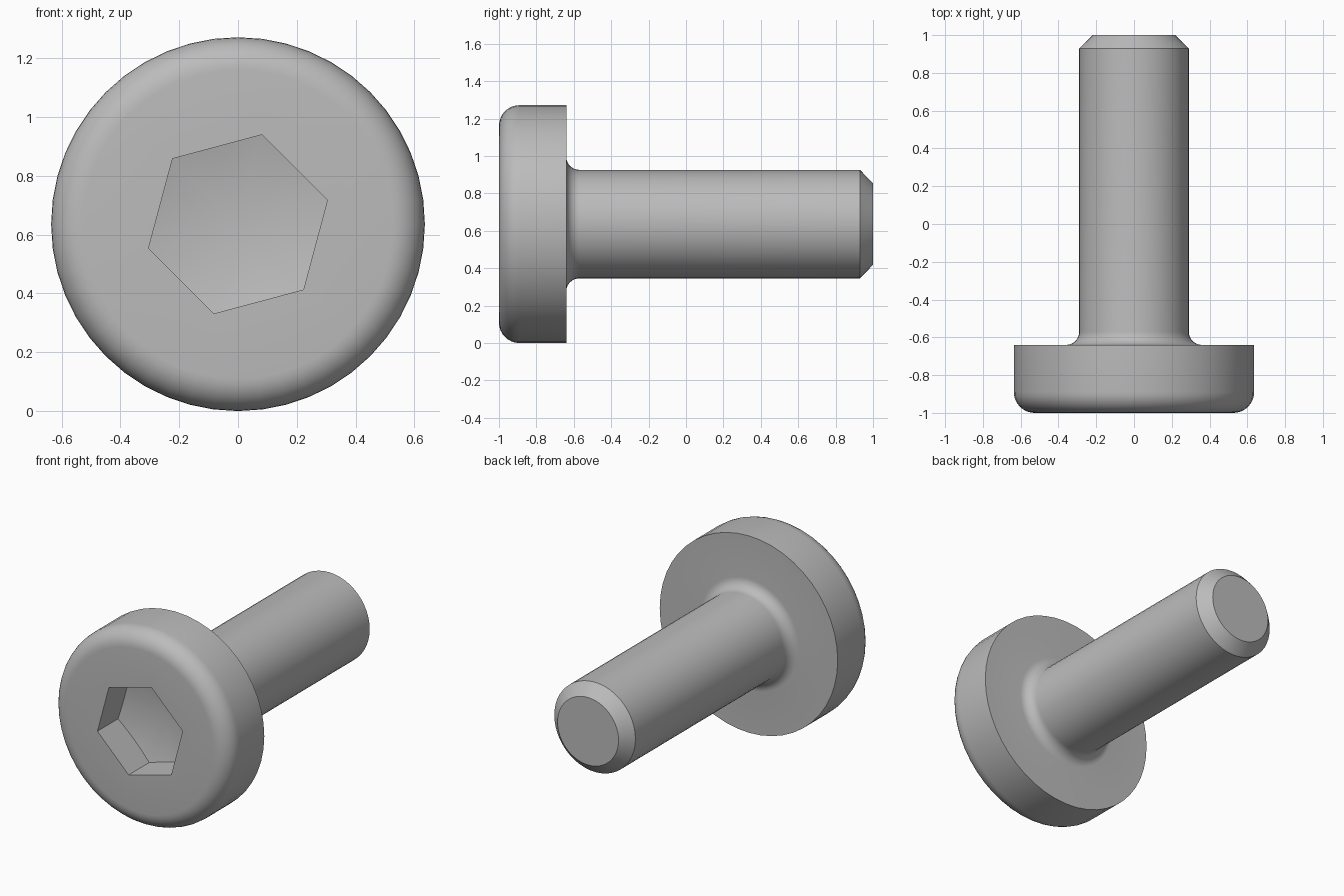
import bpy
import bmesh
from math import cos, sin, pi, radians

if "Cube" in bpy.data.objects:
    bpy.data.objects.remove(bpy.data.objects["Cube"], do_unlink=True)

SEGMENTS = 48
HEX_TURN = radians(15)
HEAD_R, SHANK_R, HEX_R = 0.636, 0.29, 0.315
HEAD_BACK = -0.64
AXIS_Z = HEAD_R


def arc(r, y, size, start, end, steps=8):
    """Points (radius, y) along a circular fillet."""
    angles = [radians(start + (end - start) * i / steps) for i in range(steps + 1)]
    return [(r + size * cos(a), y + size * sin(a)) for a in angles]


def hex_radius(angle):
    """Distance from the axis to the socket wall."""
    local = (angle - HEX_TURN) % (pi / 3) - pi / 6
    return HEX_R * cos(pi / 6) / cos(local)


def ring(bm, place):
    verts = []
    for i in range(SEGMENTS):
        a = HEX_TURN + 2 * pi * i / SEGMENTS
        r, y = place(a)
        verts.append(bm.verts.new((r * cos(a), y, AXIS_Z + r * sin(a))))
    return verts


bm = bmesh.new()

# Hexagonal socket: conical floor, then walls up to the front face
cone_depth = 0.28
slope = 0.07 / HEX_R
rings = [
    ring(bm, lambda a: (hex_radius(a), -1 + cone_depth - slope * hex_radius(a))),
    ring(bm, lambda a: (hex_radius(a), -1)),
]

# Head with rounded rim, fillet under the head, shank and chamfered tip
profile = arc(HEAD_R - 0.11, -0.89, 0.11, -90, 0)
profile += [(HEAD_R, HEAD_BACK)]
profile += arc(SHANK_R + 0.07, HEAD_BACK + 0.07, 0.07, 270, 180)
profile += [(SHANK_R, 0.93), (0.218, 1.0)]
rings += [ring(bm, lambda a, p=p: p) for p in profile]

for inner, outer in zip(rings, rings[1:]):
    for i in range(SEGMENTS):
        j = (i + 1) % SEGMENTS
        bm.faces.new((inner[i], inner[j], outer[j], outer[i]))

# Close the socket floor and the tip
apex = bm.verts.new((0, -1 + cone_depth, AXIS_Z))
for i in range(SEGMENTS):
    bm.faces.new((apex, rings[0][(i + 1) % SEGMENTS], rings[0][i]))
bm.faces.new(rings[-1])
bmesh.ops.recalc_face_normals(bm, faces=bm.faces)

mesh = bpy.data.meshes.new("socket_screw")
bm.to_mesh(mesh)
bm.free()
screw = bpy.data.objects.new("socket_screw", mesh)
bpy.context.collection.objects.link(screw)

# Plain grey metal
grey = bpy.data.materials.new("grey_metal")
grey.use_nodes = True
colour = (0.5, 0.5, 0.5, 1)
grey.diffuse_color = colour
grey.node_tree.nodes["Principled BSDF"].inputs["Base Color"].default_value = colour
mesh.materials.append(grey)

bpy.ops.object.select_all(action="DESELECT")
screw.select_set(True)
bpy.context.view_layer.objects.active = screw
bpy.ops.object.shade_smooth_by_angle(angle=radians(30))
